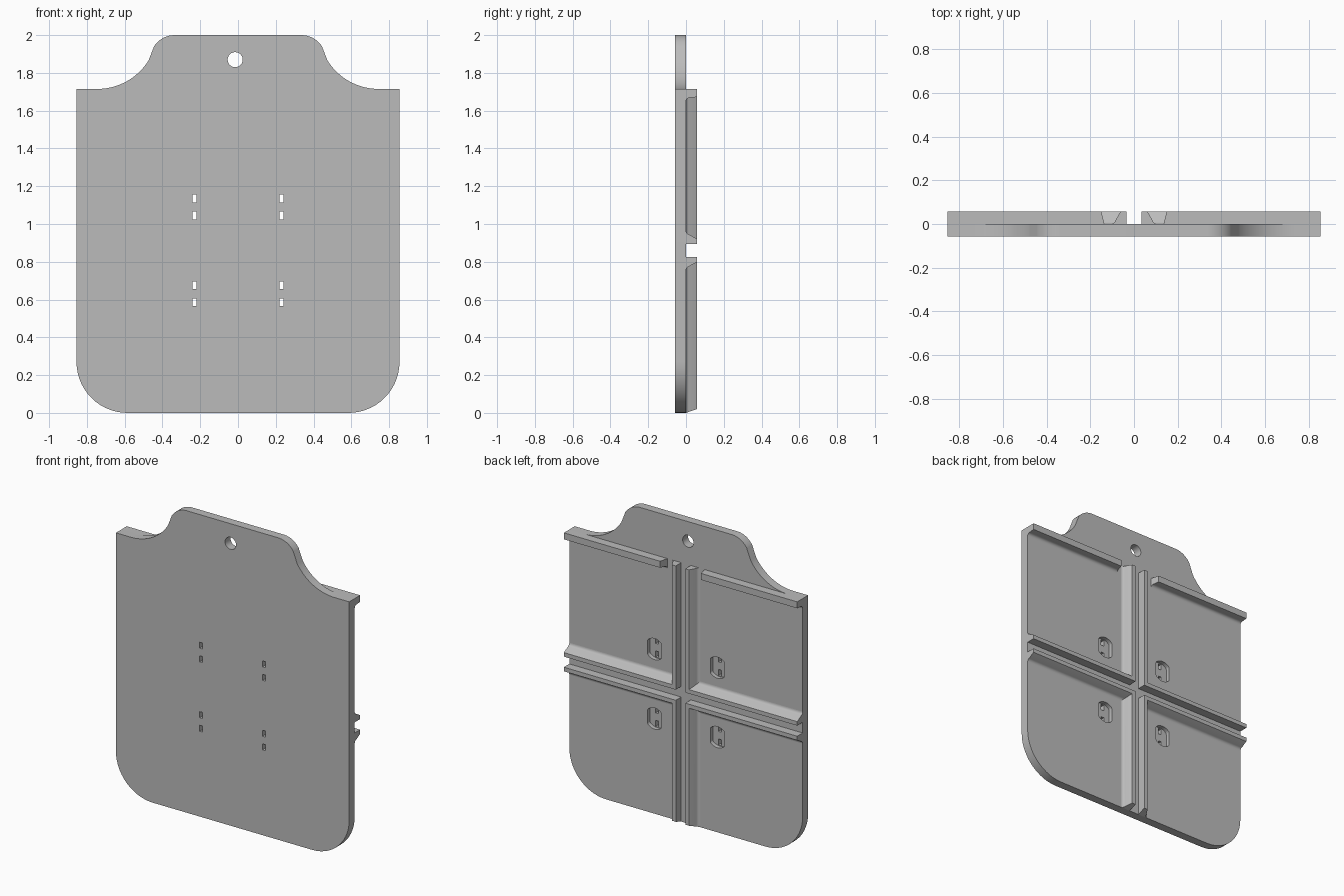
import bpy, bmesh
from math import sin, cos, radians
from mathutils import Vector

if "Cube" in bpy.data.objects:
    bpy.data.objects.remove(bpy.data.objects["Cube"])

grey = bpy.data.materials.new("plain grey")
grey.use_nodes = True
GREY = (0.5, 0.5, 0.5, 1)
grey.diffuse_color = GREY
grey.node_tree.nodes["Principled BSDF"].inputs["Base Color"].default_value = GREY

T = 0.057          # plate thickness and rib height
W = 0.855          # half width
SHOULDER = 1.715   # height of the side shoulders
MID = 0.86         # height of the cross channel


def prism(name, points, axis, shift=(0, 0, 0)):
    """Extrude a closed 3D outline along a vector."""
    bm = bmesh.new()
    base = bm.faces.new([bm.verts.new(Vector(p) + Vector(shift)) for p in points])
    out = bmesh.ops.extrude_face_region(bm, geom=[base])["geom"]
    bmesh.ops.translate(bm, vec=axis, verts=[v for v in out if isinstance(v, bmesh.types.BMVert)])
    bmesh.ops.recalc_face_normals(bm, faces=bm.faces)
    mesh = bpy.data.meshes.new(name)
    bm.to_mesh(mesh)
    bm.free()
    mesh.materials.append(grey)
    ob = bpy.data.objects.new(name, mesh)
    bpy.context.collection.objects.link(ob)
    return ob


def arc(cx, cz, r, start, end, steps=14):
    angles = [radians(start + (end - start) * i / steps) for i in range(steps + 1)]
    return [(cx + r * cos(a), cz + r * sin(a)) for a in angles]


def smooth(ob):
    bpy.ops.object.select_all(action='DESELECT')
    ob.select_set(True)
    bpy.context.view_layer.objects.active = ob
    bpy.ops.object.shade_smooth_by_angle(angle=radians(30))


# Plate outline: right half, then mirrored
half = arc(W - 0.27, 0.27, 0.27, -90, 0) + [(W, SHOULDER)]
half += arc(0.745, SHOULDER + 0.32, 0.32, 270, 212) + arc(0.335, 1.87, 0.13, 32, 90)
outline = half + [(-x, z) for x, z in reversed(half)]
plate = prism("back_plate", [(x, -T, z) for x, z in outline], (0, T, 0))

# Hanging hole, slots and the shallow pockets behind each pair of slots
cutters = [prism("hole_cutter", [(x, -0.1, z) for x, z in arc(-0.015, 1.87, 0.04, 0, 345, 23)], (0, 0.2, 0))]
for x in (-0.23, 0.23):
    for z in (0.63, 1.09):
        pocket = [(max(-0.052, min(0.052, px)), pz) for px, pz in arc(0, 0, 0.07, 0, 352.5, 47)]
        pocket = [p for i, p in enumerate(pocket) if abs(p[0]) < 0.052 or abs(pocket[i - 1][0]) < 0.052
                  or abs(pocket[(i + 1) % len(pocket)][0]) < 0.052]
        cutters.append(prism("pocket_cutter", [(px, -0.027, pz) for px, pz in pocket], (0, 0.1, 0), (x, 0, z)))
        for dz in (-0.045, 0.045):
            slot = [(-0.011, -0.1, -0.02), (0.011, -0.1, -0.02), (0.011, -0.1, 0.02), (-0.011, -0.1, 0.02)]
            cutters.append(prism("slot_cutter", slot, (0, 0.2, 0), (x, 0, z + dz)))
bpy.context.view_layer.objects.active = plate
for cutter in cutters:
    cut = plate.modifiers.new("cut", 'BOOLEAN')
    cut.operation, cut.solver, cut.object = 'DIFFERENCE', 'EXACT', cutter
    bpy.ops.object.modifier_apply(modifier=cut.name)
    bpy.data.objects.remove(cutter)
smooth(plate)

# Rib section: straight channel wall, flat crest, sloping outer side with a fillet
fillet = [(x, y) for x, y in arc(0.106, 0.022, 0.022, 195, 270, 6)]
section = [(0.035, 0), (0.035, T), (0.062, T)] + fillet

for side, word in ((1, "left"), (-1, "right")):
    # Upright ribs beside the central channel, broken by the cross channel
    for low, high, level in ((0, MID - 0.035, "lower"), (MID + 0.035, SHOULDER, "upper")):
        rib = prism(f"{level}_{word}_upright_rib", [(side * a, y, low) for a, y in section], (0, 0, high - low))
        if level == "lower":     # slanted foot
            for v in rib.data.vertices:
                if v.co.z < 0.01:
                    v.co.z = 0.02 * v.co.y / T
        smooth(rib)
    # Cross ribs above and below the cross channel
    for up, level in ((1, "upper"), (-1, "lower")):
        smooth(prism(f"{level}_{word}_cross_rib", [(side * 0.035, y, MID + up * a) for a, y in section],
                     (side * (W - 0.035), 0, 0)))
    # Shoulder rib with a filleted underside and a flared inner end
    top = [(SHOULDER, 0), (SHOULDER, T), (SHOULDER - 0.043, T)]
    top += [(SHOULDER - 0.066 + z, y) for z, y in arc(0, 0.02, 0.02, 10, -90, 6)]
    rib = prism(f"{word}_shoulder_rib", [(side * 0.15, y, z) for z, y in top], (side * (W - 0.15), 0, 0))
    for v in rib.data.vertices:
        if abs(v.co.x) < 0.2:
            v.co.x -= side * 0.014 * (1 - v.co.y / T)
    smooth(rib)
